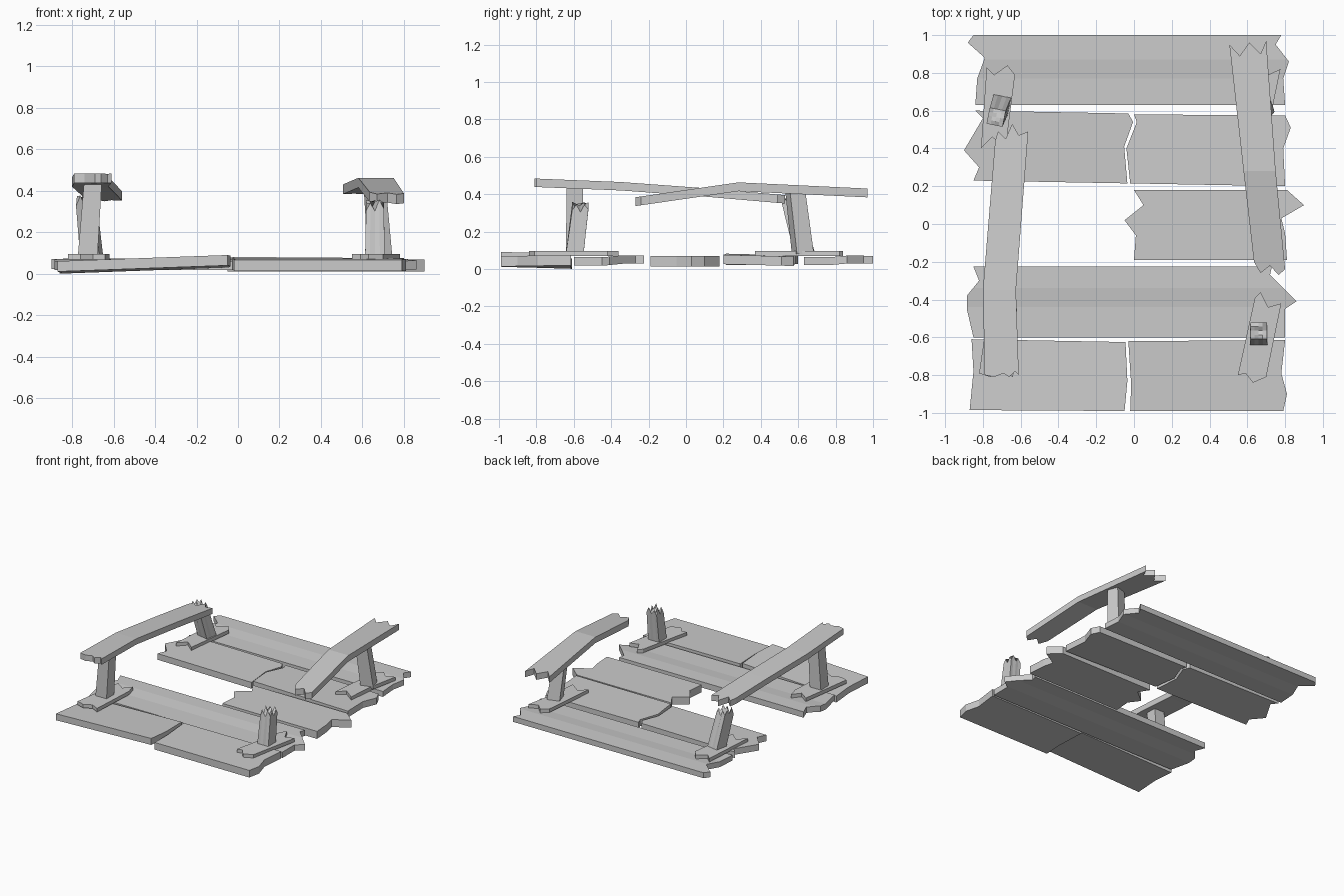
import bpy, bmesh, random
from mathutils import Vector, Matrix

if "Cube" in bpy.data.objects:
    bpy.data.objects.remove(bpy.data.objects["Cube"])

random.seed(4)
grey = bpy.data.materials.new("weathered grey wood")
grey.diffuse_color = (0.6, 0.6, 0.6, 1)
grey.use_nodes = True
grey.node_tree.nodes["Principled BSDF"].inputs["Base Color"].default_value = grey.diffuse_color


def finish(name, bm):
    bmesh.ops.recalc_face_normals(bm, faces=bm.faces[:])
    me = bpy.data.meshes.new(name)
    bm.to_mesh(me)
    bm.free()
    me.materials.append(grey)
    ob = bpy.data.objects.new(name, me)
    bpy.context.collection.objects.link(ob)


def height(profile, y):
    # piecewise linear top height along y, extended past the ends
    i = 0
    while i < len(profile) - 2 and y > profile[i + 1][0]:
        i += 1
    (y0, z0), (y1, z1) = profile[i], profile[i + 1]
    return z0 + (z1 - z0) * (y - y0) / (y1 - y0)


def slab(name, outline, profile, thick=0.05, slope=0.0):
    # jagged board: outline creased across y, lifted to its profile, thickened
    bm = bmesh.new()
    bm.faces.new([bm.verts.new((x, y, 0)) for x, y in outline])
    for y, _ in profile[1:-1]:
        bmesh.ops.bisect_plane(bm, geom=bm.verts[:] + bm.edges[:] + bm.faces[:],
                               plane_co=(0, y, 0), plane_no=(0, 1, 0))
    for v in bm.verts:
        v.co.z = height(profile, v.co.y) + slope * v.co.x
    ext = bmesh.ops.extrude_face_region(bm, geom=bm.faces[:], use_keep_orig=True)
    low = [g for g in ext["geom"] if isinstance(g, bmesh.types.BMVert)]
    bmesh.ops.translate(bm, verts=low, vec=(0, 0, -thick))
    finish(name, bm)


def post(name, base, top, turn=0.0, broken=False):
    # leaning square post, with a splintered top when broken
    bm = bmesh.new()
    n = 4 if broken else 1
    bmesh.ops.create_grid(bm, x_segments=n, y_segments=n, size=0.043)
    ext = bmesh.ops.extrude_face_region(bm, geom=bm.faces[:], use_keep_orig=True)
    upper = [g for g in ext["geom"] if isinstance(g, bmesh.types.BMVert)]
    lower = [v for v in bm.verts if v not in set(upper)]
    rot = Matrix.Rotation(turn, 3, 'Z')
    for v in upper:
        k = round((v.co.x + v.co.y) / 0.0215)
        jag = random.uniform(0.0, 0.02) + (0.02 if k % 2 else -0.02) if broken else 0
        v.co = rot @ v.co + Vector(top) + Vector((0, 0, jag))
    for v in lower:
        v.co = rot @ (v.co * 1.1) + Vector(base)
    finish(name, bm)


# deck boards
slab("front_left_board",
     [(-.87, -.985), (-.05, -.99), (-.035, -.83), (-.045, -.625), (-.86, -.61), (-.85, -.78)],
     [(-1, .093), (-.61, .082)], slope=.036)
slab("front_right_board",
     [(-.02, -.99), (.79, -.99), (.81, -.9), (.78, -.79), (.80, -.615), (-.03, -.62), (-.015, -.85)],
     [(-1, .068), (-.61, .075)], .055)
slab("second_board",
     [(-.85, -.6), (.80, -.6), (.80, -.45), (.86, -.41), (.72, -.27), (.73, -.225),
      (-.85, -.225), (-.82, -.3), (-.885, -.38), (-.885, -.45)],
     [(-.6, .063), (-.44, .063), (-.34, .073), (-.22, .073)], .045)
slab("middle_board",
     [(0, -.19), (.81, -.19), (.80, -.05), (.78, .03), (.9, .10), (.81, .18),
      (0, .18), (.05, .1), (-.05, .02), (.01, -.06)],
     [(-.2, .07), (.2, .07)], .058)
slab("fourth_left_board",
     [(-.85, .23), (-.035, .215), (-.052, .41), (-.005, .54), (-.03, .585), (-.84, .6),
      (-.80, .56), (-.9, .39), (-.82, .3)],
     [(.2, .068), (.6, .075)], .048)
slab("fourth_right_board",
     [(-.02, .215), (.80, .2), (.79, .4), (.83, .51), (.80, .575), (0, .58), (.015, .54), (-.04, .4)],
     [(.2, .082), (.6, .072)], .05, -.008)
slab("back_board",
     [(-.84, .63), (.80, .63), (.79, .77), (.82, .86), (.75, .95), (.78, 1), (-.85, 1),
      (-.88, .96), (-.79, .88), (-.83, .77)],
     [(.63, .063), (.77, .063), (.87, .072), (1, .07)], .042)

# foot plates under the posts
feet = {
    "front_left_foot": [(-.82, -.79), (-.76, -.81), (-.7, -.78), (-.64, -.81), (-.62, -.45),
                        (-.64, -.37), (-.69, -.43), (-.76, -.38)],
    "front_right_foot": [(.55, -.80), (.59, -.79), (.63, -.84), (.70, -.81), (.78, -.42),
                         (.71, -.44), (.67, -.36), (.64, -.39)],
    "back_left_foot": [(-.81, .40), (-.75, .46), (-.68, .40), (-.63, .79), (-.67, .84),
                       (-.74, .79), (-.78, .83)],
    "back_right_foot": [(.57, .38), (.63, .43), (.71, .37), (.73, .6), (.775, .82),
                        (.71, .79), (.66, .84), (.61, .80)],
}
for name, outline in feet.items():
    slab(name, outline, [(-1, .097), (1, .097)], .028)

# posts
post("front_left_post", (-.725, -.595, .08), (-.70, -.595, .43))
post("front_right_broken_post", (.66, -.595, .08), (.66, -.565, .32), broken=True)
post("back_left_broken_post", (-.705, .635, .08), (-.73, .565, .345), -.2, True)
post("back_right_post", (.685, .625, .08), (.66, .585, .41), .3)

# bent handrails
slab("left_handrail",
     [(-.79, -.80), (-.74, -.81), (-.69, -.79), (-.66, -.81), (-.63, -.78), (-.61, -.80),
      (-.625, -.35), (-.56, .49), (-.61, .47), (-.645, .53), (-.68, .45), (-.72, .49), (-.735, .44), (-.80, -.35)],
     [(-.82, .484), (-.35, .465), (.1, .432), (.53, .395)], .045)
slab("right_handrail",
     [(.635, -.2), (.67, -.26), (.72, -.22), (.765, -.27), (.80, -.24), (.75, .28), (.70, .97),
      (.67, .90), (.61, .96), (.56, .89), (.505, .95), (.58, .28)],
     [(-.28, .382), (.28, .463), (.97, .43)], .047)
